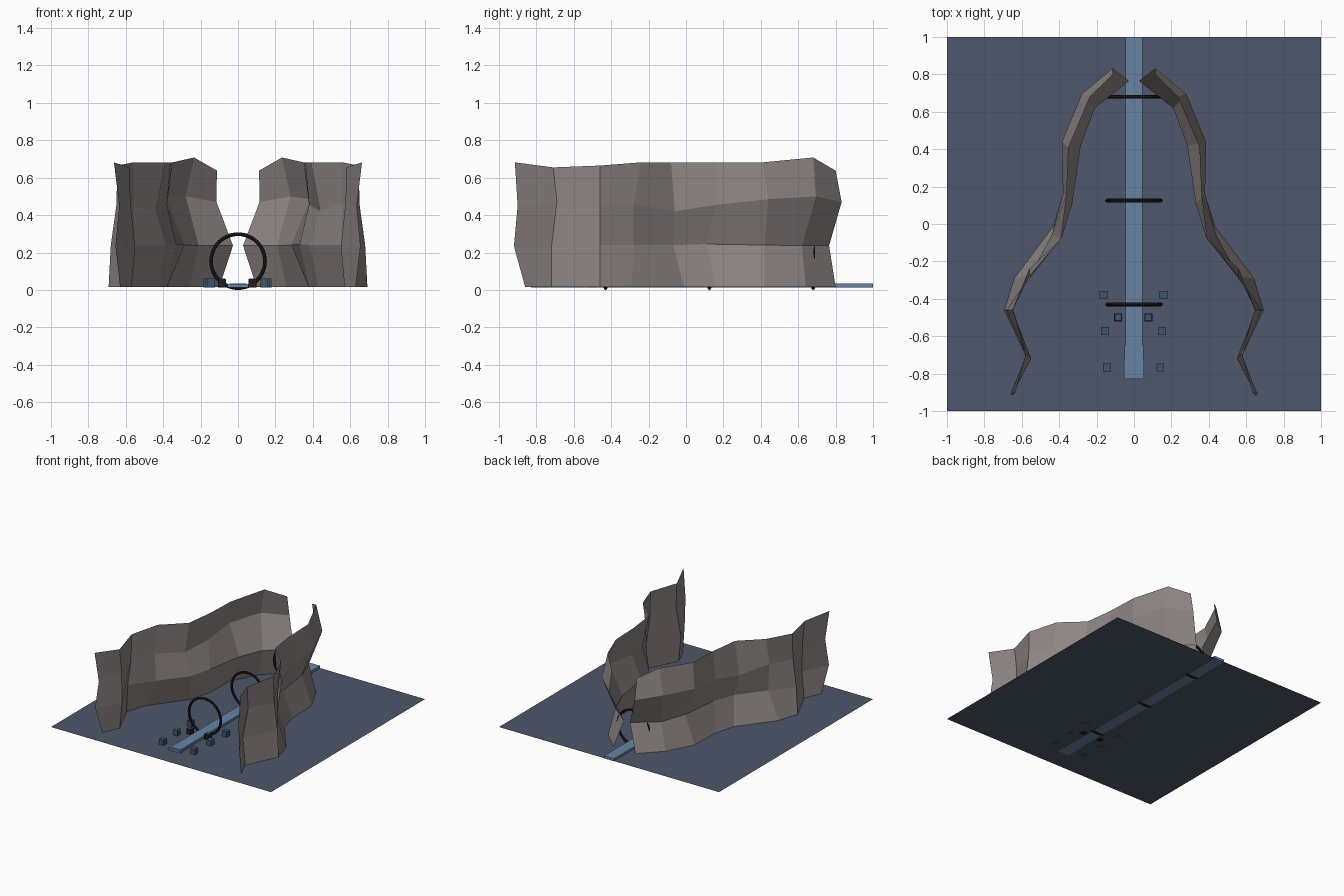
import bpy, bmesh
from math import pi

if "Cube" in bpy.data.objects:
    bpy.data.objects.remove(bpy.data.objects["Cube"])


def material(name, color):
    m = bpy.data.materials.new(name)
    m.diffuse_color = (*color, 1)
    m.use_nodes = True
    m.node_tree.nodes["Principled BSDF"].inputs["Base Color"].default_value = m.diffuse_color
    return m


GROUND = material("slate", (0.075, 0.095, 0.15))
TRACK = material("blue", (0.14, 0.23, 0.37))
ROCK = material("rock", (0.27, 0.235, 0.23))
DARK = material("black", (0.012, 0.013, 0.016))
CRATE = material("navy", (0.05, 0.09, 0.15))


def mesh_object(name, verts, faces, mat):
    me = bpy.data.meshes.new(name)
    me.from_pydata(verts, [], faces)
    me.materials.append(mat)
    ob = bpy.data.objects.new(name, me)
    bpy.context.collection.objects.link(ob)
    return ob


def box(name, x0, x1, y0, y1, z0, z1, mat):
    bpy.ops.mesh.primitive_cube_add(size=1, location=((x0 + x1) / 2, (y0 + y1) / 2, (z0 + z1) / 2))
    ob = bpy.context.object
    ob.name = name
    ob.scale = (x1 - x0, y1 - y0, z1 - z0)
    ob.data.materials.append(mat)


# Ground sheet
Z = 0.015
mesh_object("ground", [(-1, -1, Z), (1, -1, Z), (1, 1, Z), (-1, 1, Z)], [(0, 1, 2, 3)], GROUND)

# Central runway with a slightly wider start pad
box("runway", -0.045, 0.045, -0.81, 1.0, 0.013, 0.034, TRACK)
mesh_object("start_pad",
            [(s * w, y, z) for z in (0.013, 0.03)
             for s, w, y in ((-1, .055, -.83), (1, .055, -.83), (1, .05, -.65), (-1, .05, -.65))],
            [(3, 2, 1, 0), (4, 5, 6, 7), (0, 1, 5, 4), (1, 2, 6, 5), (2, 3, 7, 6), (3, 0, 4, 7)], TRACK)

# Upright hoops along the runway
for i, y in enumerate((-0.43, 0.125, 0.68)):
    bpy.ops.mesh.primitive_torus_add(location=(0, y, 0.154), rotation=(pi / 2, 0, 0),
                                     major_radius=0.144, minor_radius=0.01,
                                     major_segments=48, minor_segments=8)
    ob = bpy.context.object
    ob.name = f"hoop_{i}"
    ob.data.materials.append(DARK)

# Small crates beside the start
for i, (x, y) in enumerate(((-.163, -.38), (.157, -.38), (-.156, -.572), (.15, -.572),
                            (-.145, -.768), (.14, -.768))):
    box(f"crate_{i}", x - .021, x + .021, y - .021, y + .021, .013, .06, CRATE)
for i, x in enumerate((-.085, .077)):
    box(f"dark_crate_{i}", x - .021, x + .021, y + .248, y + .29, .013, .058, DARK)
    box(f"dark_crate_lid_{i}", x - .015, x + .015, y + .254, y + .284, .05, .06, CRATE)

# Canyon wall: one row of (x, y) per height, front to back
rows = [
    [(.63, -.86), (.57, -.72), (.692, -.46), (.64, -.29), (.43, -.01), (.38, .16), (.375, .42), (.26, .64), (.10, .80)],
    [(.655, -.92), (.55, -.72), (.68, -.46), (.55, -.28), (.385, -.07), (.33, .11), (.285, .42), (.21, .62), (.027, .765)],
    [(.635, -.90), (.575, -.69), (.65, -.46), (.56, -.28), (.44, -.06), (.38, .16), (.385, .44), (.28, .695), (.115, .832)],
    [(.663, -.915), (.58, -.71), (.645, -.46), (.56, -.24), (.39, -.08), (.36, .16), (.35, .41), (.235, .68), (.113, .80)],
]
heights = [
    [.015] * 9,
    [.235, .225, .24, .24, .24, .245, .24, .237, .237],
    [.45, .47, .455, .46, .42, .455, .485, .50, .47],
    [.682, .655, .665, .682, .682, .682, .682, .708, .638],
]
verts = [(x, y, z) for r, h in zip(rows, heights) for (x, y), z in zip(r, h)]
faces = [(k, k + 1, k + 10, k + 9) for j in range(3) for k in range(j * 9, j * 9 + 8)]
wall = mesh_object("canyon_walls", verts, faces, ROCK)
mirror = wall.modifiers.new("mirror", 'MIRROR')
mirror.use_axis = (True, False, False)
mirror.use_mirror_merge = False
